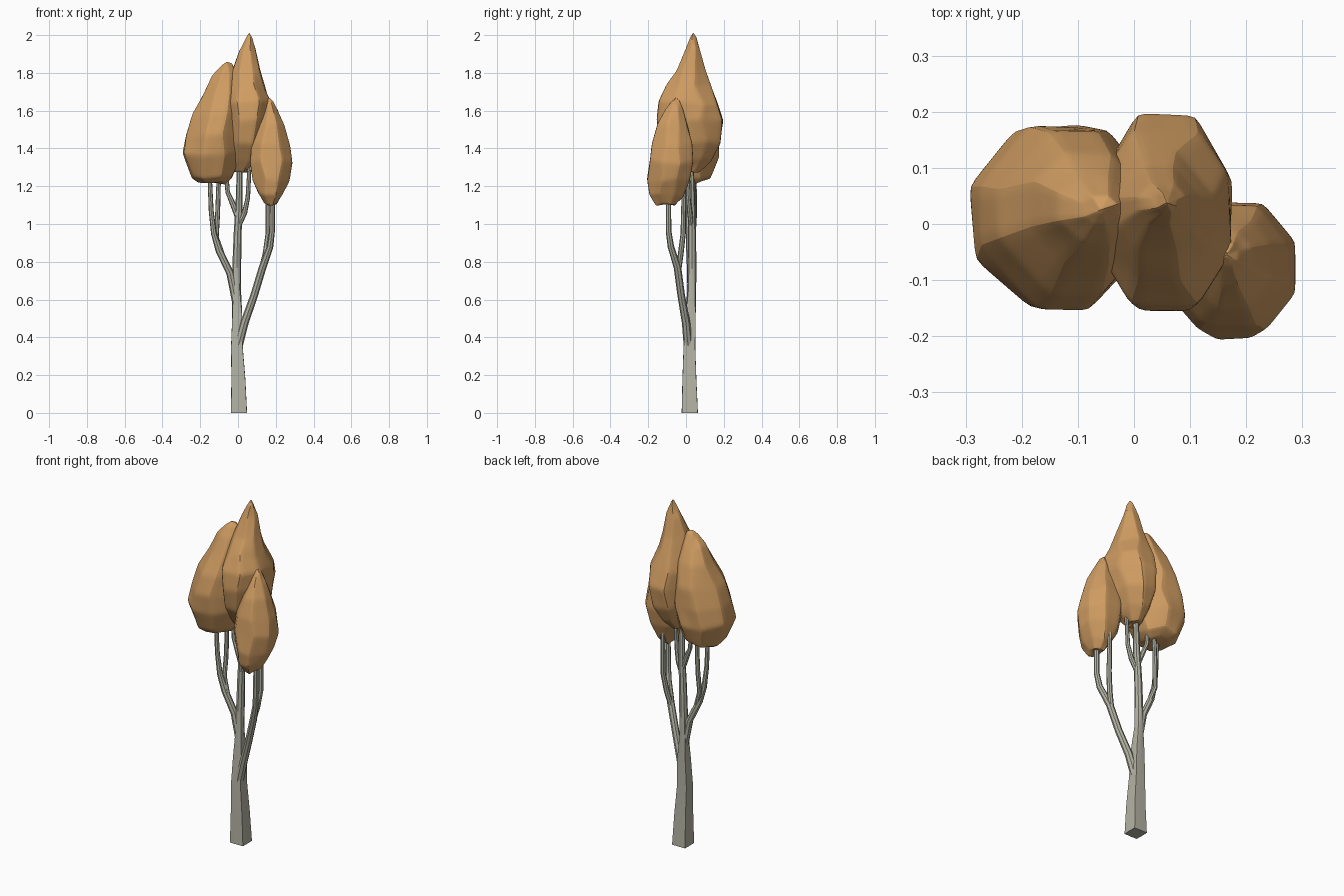
import bpy, bmesh, math, random
from mathutils import Vector

random.seed(4)


def material(name, rgb):
    m = bpy.data.materials.new(name)
    m.diffuse_color = (*rgb, 1)
    return m


LEAF = material("autumn_orange", (0.62, 0.33, 0.12))
BARK = material("pale_grey_bark", (0.45, 0.45, 0.37))


def loft(name, rings, mat, tip=None):
    """Skin a stack of equal-length rings and close both ends."""
    bm = bmesh.new()
    rows = [[bm.verts.new(p) for p in ring] for ring in rings]
    n = len(rows[0])
    for a, b in zip(rows, rows[1:]):
        for i in range(n):
            j = (i + 1) % n
            bm.faces.new((a[i], a[j], b[j], b[i]))
    bm.faces.new(rows[0][::-1])
    if tip:
        t = bm.verts.new(tip)
        for i in range(n):
            bm.faces.new((rows[-1][i], rows[-1][(i + 1) % n], t))
    else:
        bm.faces.new(rows[-1])
    bmesh.ops.recalc_face_normals(bm, faces=bm.faces)
    me = bpy.data.meshes.new(name)
    bm.to_mesh(me)
    bm.free()
    me.materials.append(mat)
    ob = bpy.data.objects.new(name, me)
    bpy.context.collection.objects.link(ob)
    bpy.context.view_layer.objects.active = ob
    ob.select_set(True)
    bpy.ops.object.shade_smooth_by_angle(angle=math.radians(35))
    ob.select_set(False)
    return ob


def foliage(name, sections, tip):
    """Faceted leaf mass from (z, x0, x1, y0, y1) sections, edges softened."""
    rings = []
    for z, x0, x1, y0, y1 in sections:
        k = 1.02 / math.cos(math.pi / 8)
        ring = []
        for i in range(8):
            a = math.pi / 4 * (i + 0.5) + random.uniform(-0.13, 0.13)
            ring.append(((x0 + x1) / 2 + (x1 - x0) / 2 * k * math.cos(a),
                         (y0 + y1) / 2 + (y1 - y0) / 2 * k * math.sin(a),
                         z + random.uniform(-0.012, 0.012)))
        rings.append(ring)
    ob = loft(name, rings, LEAF, tip)
    sub = ob.modifiers.new("facets", 'SUBSURF')
    sub.subdivision_type = 'SIMPLE'
    sub.levels = sub.render_levels = 3
    soft = ob.modifiers.new("soften", 'SMOOTH')
    soft.factor, soft.iterations = 0.5, 5


def limb(name, path, square=0):
    """Tapered limb through (x, y, z, radius); the first rings may be square."""
    pts = [Vector(p[:3]) for p in path]
    rings = []
    for i, p in enumerate(pts):
        d = (pts[min(i + 1, len(pts) - 1)] - pts[max(i - 1, 0)]).normalized()
        if i == 0 and square:
            d = Vector((0, 0, 1))
        u = Vector((0, 1, 0)).cross(d).normalized()
        v = d.cross(u)
        ring = []
        for s in range(8):
            a = s * math.pi / 4
            r = path[i][3]
            if s % 2 and i < square:
                r *= 1.38
            ring.append(p + (u * math.cos(a) + v * math.sin(a)) * r)
        rings.append(ring)
    loft(name, rings, BARK)


# Leaf masses
foliage("centre_foliage", [
    (1.28, -0.02, 0.05, -0.02, 0.07), (1.34, -0.04, 0.10, -0.07, 0.13),
    (1.43, -0.055, 0.145, -0.125, 0.18), (1.55, -0.06, 0.17, -0.15, 0.195),
    (1.64, -0.06, 0.17, -0.15, 0.17), (1.73, -0.045, 0.14, -0.10, 0.125),
    (1.82, -0.025, 0.115, -0.05, 0.10), (1.92, 0.01, 0.09, 0.00, 0.075),
    (1.98, 0.04, 0.075, 0.02, 0.055)], (0.058, 0.038, 2.015))
foliage("left_foliage", [
    (1.215, -0.21, -0.07, -0.06, 0.08), (1.25, -0.24, -0.03, -0.10, 0.13),
    (1.37, -0.288, 0.01, -0.14, 0.17), (1.47, -0.267, 0.02, -0.145, 0.175),
    (1.58, -0.235, 0.02, -0.12, 0.16), (1.69, -0.18, 0.01, -0.07, 0.125),
    (1.78, -0.135, -0.01, -0.03, 0.085), (1.84, -0.09, -0.03, 0.00, 0.05)],
    (-0.06, 0.025, 1.86))
foliage("right_foliage", [
    (1.105, 0.14, 0.205, -0.155, -0.06), (1.15, 0.11, 0.235, -0.195, -0.02),
    (1.23, 0.08, 0.268, -0.20, 0.02), (1.33, 0.065, 0.285, -0.195, 0.04),
    (1.42, 0.075, 0.27, -0.182, 0.035), (1.52, 0.105, 0.242, -0.15, 0.01),
    (1.60, 0.13, 0.21, -0.11, -0.015), (1.645, 0.15, 0.185, -0.075, -0.035)],
    (0.165, -0.055, 1.67))

# Trunk with a square foot, running up into the centre foliage
limb("trunk", [(0.005, 0.02, 0, 0.043), (0.002, 0.018, 0.18, 0.037),
               (-0.006, 0.018, 0.35, 0.031), (-0.004, 0.024, 0.5, 0.027),
               (-0.008, 0.03, 0.65, 0.024), (-0.006, 0.032, 0.8, 0.023),
               (-0.002, 0.032, 0.95, 0.021), (0.006, 0.03, 1.1, 0.019),
               (0.01, 0.025, 1.36, 0.014)], square=4)
# Right branch and its fork
limb("right_branch", [(0.0, 0.012, 0.35, 0.024), (0.035, 0.0, 0.48, 0.022),
                      (0.085, -0.025, 0.62, 0.02), (0.13, -0.045, 0.77, 0.02),
                      (0.17, -0.08, 0.88, 0.017), (0.18, -0.092, 0.96, 0.015),
                      (0.182, -0.094, 1.2, 0.013)])
limb("right_twig", [(0.12, -0.042, 0.74, 0.015), (0.145, -0.028, 0.84, 0.015),
                    (0.16, -0.015, 0.95, 0.014), (0.157, -0.01, 1.25, 0.011)])
# Left branch and its fork
limb("left_branch", [(-0.008, 0.028, 0.57, 0.02), (-0.042, 0.026, 0.74, 0.02),
                     (-0.1, 0.02, 0.86, 0.019), (-0.128, 0.015, 0.95, 0.015),
                     (-0.142, 0.012, 1.07, 0.013), (-0.152, 0.01, 1.3, 0.011)])
limb("left_twig", [(-0.085, 0.022, 0.84, 0.015), (-0.115, 0.038, 0.93, 0.013),
                   (-0.108, 0.045, 1.05, 0.013), (-0.1, 0.045, 1.3, 0.011)])
# Short upper twigs beside the trunk top
limb("upper_left_twig", [(0.0, 0.03, 1.03, 0.014), (-0.025, 0.035, 1.1, 0.015),
                         (-0.055, 0.04, 1.17, 0.012), (-0.065, 0.04, 1.32, 0.01)])
limb("upper_right_twig", [(0.004, 0.028, 0.99, 0.013), (0.035, 0.02, 1.06, 0.014),
                          (0.052, 0.012, 1.14, 0.012), (0.065, 0.01, 1.38, 0.01)])
